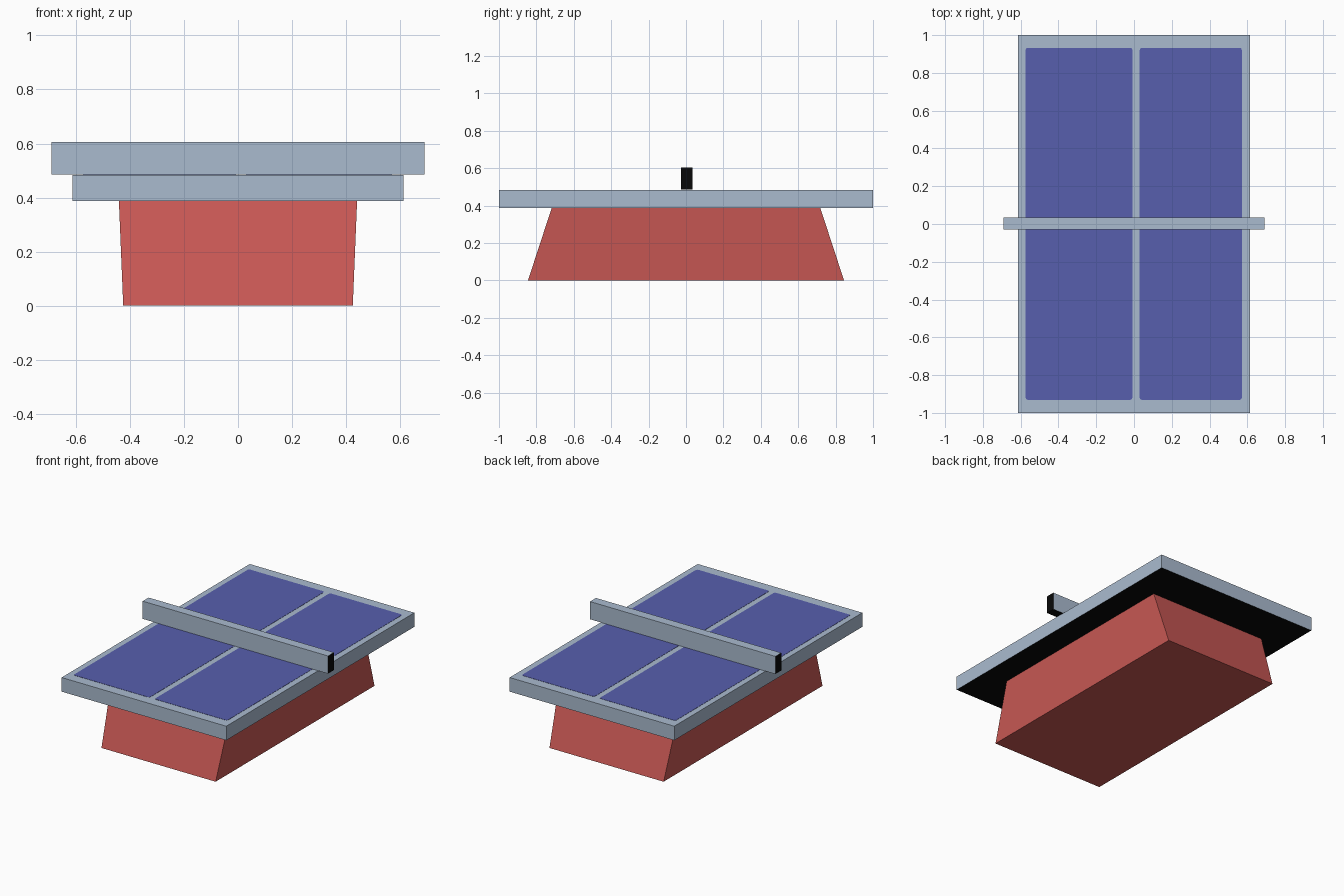
import bpy, bmesh

if "Cube" in bpy.data.objects:
    bpy.data.objects.remove(bpy.data.objects["Cube"])


def srgb(r, g, b):
    def lin(v):
        v /= 255
        return v / 12.92 if v <= 0.04045 else ((v + 0.055) / 1.055) ** 2.4
    return (lin(r), lin(g), lin(b), 1)


def material(name, rgb):
    m = bpy.data.materials.new(name)
    m.diffuse_color = srgb(*rgb)
    m.use_nodes = True
    m.node_tree.nodes["Principled BSDF"].inputs["Base Color"].default_value = m.diffuse_color
    return m


RED = material("red base", (200, 88, 84))
GREY = material("pale blue grey", (170, 187, 207))
BLUE = material("court blue", (87, 95, 174))
BLACK = material("black", (8, 8, 8))


def box(name, lo, hi, mats, rule=None, top=None, round_corners=0):
    """Box from lo to hi; top gives half sizes of a tapered upper face."""
    bm = bmesh.new()
    bmesh.ops.create_cube(bm, size=1)
    for v in bm.verts:
        upper = v.co.z > 0
        v.co = [lo[i] + (v.co[i] + 0.5) * (hi[i] - lo[i]) for i in range(3)]
        if top and upper:
            v.co.x = top[0] if v.co.x > 0 else -top[0]
            v.co.y = top[1] if v.co.y > 0 else -top[1]
    if round_corners:
        upright = [e for e in bm.edges
                   if abs(e.verts[0].co.z - e.verts[1].co.z) > 1e-5]
        bmesh.ops.bevel(bm, geom=upright, offset=round_corners, segments=2,
                        profile=0.5, affect='EDGES')
    bm.normal_update()
    if rule:
        for f in bm.faces:
            f.material_index = int(rule(f.normal))
    mesh = bpy.data.meshes.new(name)
    bm.to_mesh(mesh)
    bm.free()
    for m in mats:
        mesh.materials.append(m)
    ob = bpy.data.objects.new(name, mesh)
    bpy.context.collection.objects.link(ob)
    return ob


# tapered pedestal
box("pedestal", (-0.425, -0.845, 0), (0.425, 0.845, 0.388), [RED],
    top=(0.441, 0.718))

# table top with dark underside
box("table_top", (-0.613, -1, 0.388), (0.613, 1, 0.483), [GREY, BLACK],
    rule=lambda n: n.z < -0.5)

# painted court halves, split by the centre line
for side, x0, x1 in (("left", -0.574, -0.008), ("right", 0.03, 0.571)):
    box("court_" + side, (x0, -0.931, 0.482), (x1, 0.933, 0.4845), [BLUE],
        round_corners=0.012)

# net slab with dark ends and underside
box("net", (-0.69, -0.028, 0.486), (0.69, 0.035, 0.605), [GREY, BLACK],
    rule=lambda n: abs(n.x) > 0.5 or n.z < -0.5)
